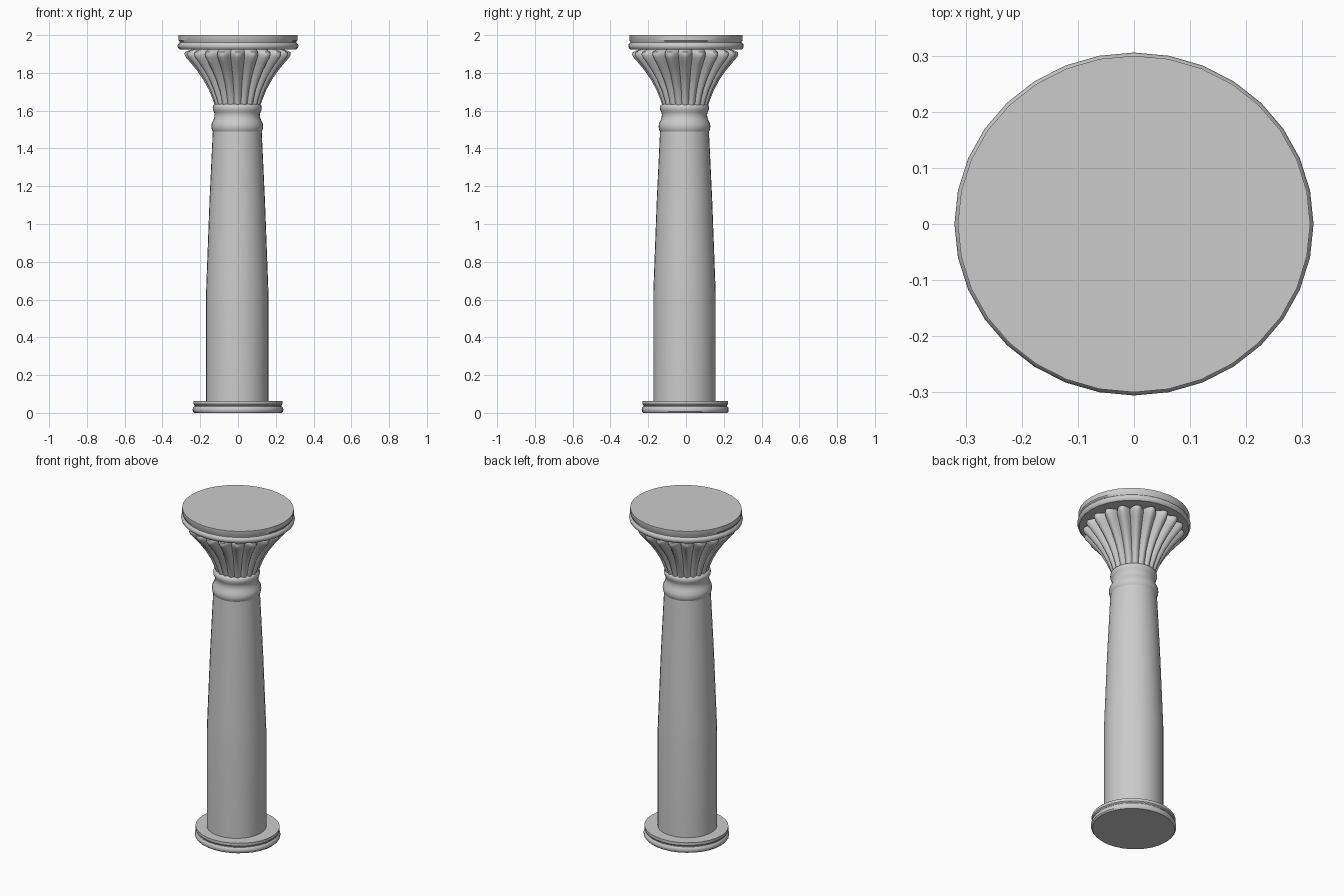
import bpy, math

CX, CY = -0.004, -0.008   # slight offset of the shaft parts


def lathe(name, profile, n=32, center=(0, 0), scale=(1, 1), lobes=0, angle=35):
    """Revolve (radius, z, lobe depth) points and cap both ends."""
    verts, faces = [], []
    for p in profile:
        r, z = p[0], p[1]
        depth = p[2] if len(p) > 2 else 0
        for i in range(n):
            a = 2 * math.pi * i / n
            k = r - depth * (1 - abs(math.cos(a * lobes / 2))) if lobes else r
            verts.append((center[0] + k * scale[0] * math.cos(a),
                          center[1] + k * scale[1] * math.sin(a), z))
    for j in range(len(profile) - 1):
        for i in range(n):
            m = (i + 1) % n
            faces.append((j * n + i, j * n + m, (j + 1) * n + m, (j + 1) * n + i))
    faces.append(tuple(reversed(range(n))))
    top = (len(profile) - 1) * n
    faces.append(tuple(range(top, top + n)))
    mesh = bpy.data.meshes.new(name)
    mesh.from_pydata(verts, [], faces)
    ob = bpy.data.objects.new(name, mesh)
    bpy.context.collection.objects.link(ob)
    bpy.ops.object.select_all(action='DESELECT')
    ob.select_set(True)
    bpy.context.view_layer.objects.active = ob
    bpy.ops.object.shade_smooth_by_angle(angle=math.radians(angle))
    return ob


# Base disc with a rounded lower moulding
lathe("base", [(0.232, 0), (0.239, 0.008), (0.240, 0.018), (0.238, 0.028),
               (0.231, 0.035), (0.231, 0.040), (0.236, 0.046), (0.236, 0.063)],
      center=(0, CY / 2), scale=(1, 0.96))

# Shaft: straight lower third, tapering above
lathe("shaft", [(0.165, 0.05), (0.165, 0.64), (0.162, 0.72), (0.147, 1.12), (0.129, 1.50)],
      center=(CX, CY))

# Neck with two rounded rings around a cove
lathe("neck", [(0.128, 1.488), (0.134, 1.498), (0.137, 1.515), (0.135, 1.532),
               (0.127, 1.548), (0.121, 1.565), (0.120, 1.58), (0.123, 1.592),
               (0.128, 1.602), (0.130, 1.615), (0.127, 1.628), (0.118, 1.634)],
      center=(CX, CY), angle=50)

# Flared capital of rounded lobes
lathe("capital", [(0.120, 1.625, 0.008), (0.132, 1.66, 0.012), (0.152, 1.71, 0.018),
                  (0.182, 1.765, 0.024), (0.217, 1.815, 0.032), (0.250, 1.855, 0.038),
                  (0.274, 1.882, 0.042), (0.281, 1.897, 0.043), (0.279, 1.910, 0.043),
                  (0.262, 1.918, 0.038), (0.225, 1.93, 0.015)],
      n=160, lobes=20, center=(CX / 2, CY / 2), angle=50)

# Round top slab with a lower rounded moulding
lathe("top_slab", [(0.308, 1.924), (0.317, 1.932), (0.320, 1.943), (0.317, 1.953),
                   (0.309, 1.960), (0.309, 1.965), (0.314, 1.972), (0.314, 2.0)],
      scale=(1, 0.955))
